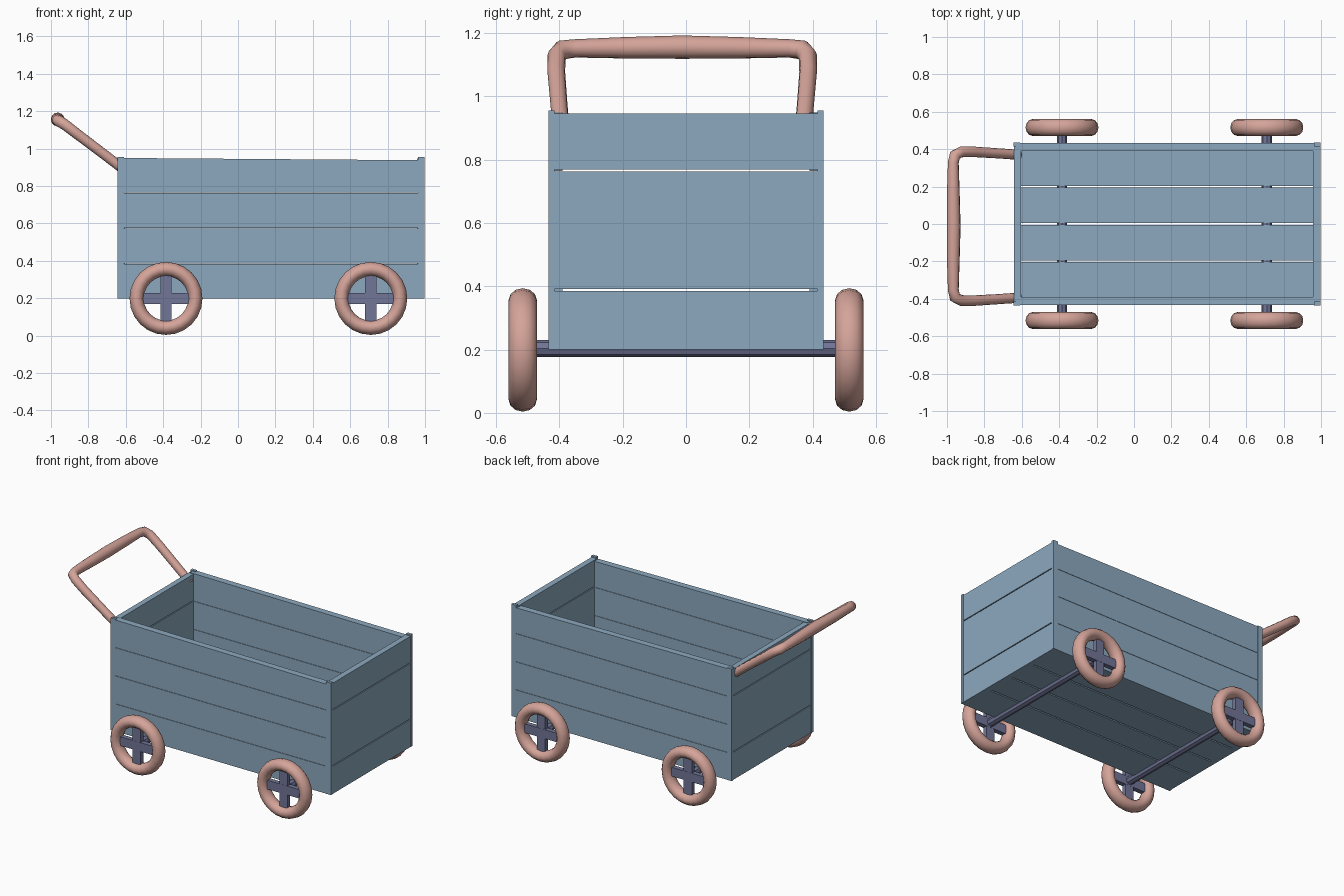
import bpy, math
from mathutils import Vector

if "Cube" in bpy.data.objects:
    bpy.data.objects.remove(bpy.data.objects["Cube"])


def material(name, rgb):
    m = bpy.data.materials.new(name)
    m.diffuse_color = (*rgb, 1)
    m.use_nodes = True
    m.node_tree.nodes["Principled BSDF"].inputs["Base Color"].default_value = m.diffuse_color
    return m


BLUE = material("blue painted wood", (0.265, 0.395, 0.52))
PINK = material("dusty pink", (0.66, 0.37, 0.32))
METAL = material("slate axle", (0.165, 0.18, 0.31))


def box(name, lo, hi, mat):
    lo, hi = Vector(lo), Vector(hi)
    bpy.ops.mesh.primitive_cube_add(size=1, location=(lo + hi) / 2)
    o = bpy.context.object
    o.name = name
    o.scale = hi - lo
    bpy.ops.object.transform_apply(location=True, rotation=True, scale=True)
    o.data.materials.append(mat)
    return o


# Floor planks with narrow gaps
for i in range(4):
    y = (i - 1.5) * 0.199
    box("floor_plank", (-0.635, y - 0.0945, 0.2), (0.985, y + 0.0945, 0.232), BLUE)

# Side walls: stacked planks, top one sloping down slightly towards the right
levels = [0.2, 0.386, 0.575, 0.765, 0.945]
for s in (-1, 1):
    y0, y1 = sorted((s * 0.39, s * 0.434))
    for i in range(4):
        gap = 0 if i == 3 else 0.002
        o = box("side_plank", (-0.63, y0, levels[i]), (0.975, y1, levels[i + 1] - gap), BLUE)
        if i == 3:
            for v in o.data.vertices:
                if v.co.z > 0.9:
                    v.co.z = 0.95 if v.co.x < 0 else 0.938

# End walls: three boards each, with open seams
for x0, x1 in ((-0.642, -0.605), (0.957, 0.996)):
    for z0, z1 in ((0.2, 0.385), (0.391, 0.763), (0.769, 0.946)):
        box("end_board", (x0, -0.422, z0), (x1, 0.422, z1), BLUE)

# Corner strips
for x0, x1 in ((-0.645, -0.61), (0.962, 0.998)):
    for s in (-1, 1):
        y0, y1 = sorted((s * 0.415, s * 0.435))
        box("corner_strip", (x0, y0, 0.2), (x1, y1, 0.955), BLUE)

# Axles and wheels
ZC = 0.199
for x in (-0.385, 0.71):
    bpy.ops.mesh.primitive_cylinder_add(vertices=8, radius=0.027, depth=1.05,
                                        location=(x, 0, ZC + 0.004), rotation=(math.pi / 2, 0, 0))
    axle = bpy.context.object
    axle.name = "axle"
    axle.data.materials.append(METAL)
    for s in (-1, 1):
        y = s * 0.516
        bpy.ops.mesh.primitive_torus_add(major_segments=24, minor_segments=12,
                                         major_radius=0.157, minor_radius=0.038,
                                         location=(x, y, ZC), rotation=(math.pi / 2, 0, 0))
        tyre = bpy.context.object
        tyre.name = "wheel_rim"
        tyre.scale.z = 1.18
        tyre.data.materials.append(PINK)
        bpy.ops.object.shade_smooth()
        # crossed spokes
        box("spoke_horizontal", (x - 0.145, y - 0.016, ZC - 0.03),
            (x + 0.145, y + 0.016, ZC + 0.03), METAL)
        box("spoke_vertical", (x - 0.03, y - 0.015, ZC - 0.145),
            (x + 0.03, y + 0.015, ZC + 0.145), METAL)

# Push handle: one bent tube, thicker in the middle of the grip
half = [(-0.615, 0.382, 0.892, 0.027), (-0.73, 0.39, 0.98, 0.027),
        (-0.86, 0.398, 1.078, 0.028), (-0.925, 0.397, 1.128, 0.029),
        (-0.957, 0.38, 1.147, 0.031), (-0.966, 0.34, 1.152, 0.029),
        (-0.966, 0.18, 1.154, 0.034)]
path = [(x, y - 0.012, z, r) for x, y, z, r in half]
path += [(-0.964, -0.012, 1.156, 0.037)]
path += [(x, -y - 0.012, z, r) for x, y, z, r in reversed(half)]
curve = bpy.data.curves.new("handle", 'CURVE')
curve.dimensions = '3D'
curve.bevel_depth = 1.0
curve.bevel_resolution = 4
curve.use_fill_caps = True
spline = curve.splines.new('POLY')
spline.points.add(len(path) - 1)
for p, (x, y, z, r) in zip(spline.points, path):
    p.co = (x, y, z, 1)
    p.radius = r
spline.use_smooth = True
handle = bpy.data.objects.new("handle", curve)
curve.materials.append(PINK)
bpy.context.collection.objects.link(handle)
bpy.ops.object.select_all(action='DESELECT')
bpy.context.view_layer.objects.active = handle
handle.select_set(True)
bpy.ops.object.convert(target='MESH')
